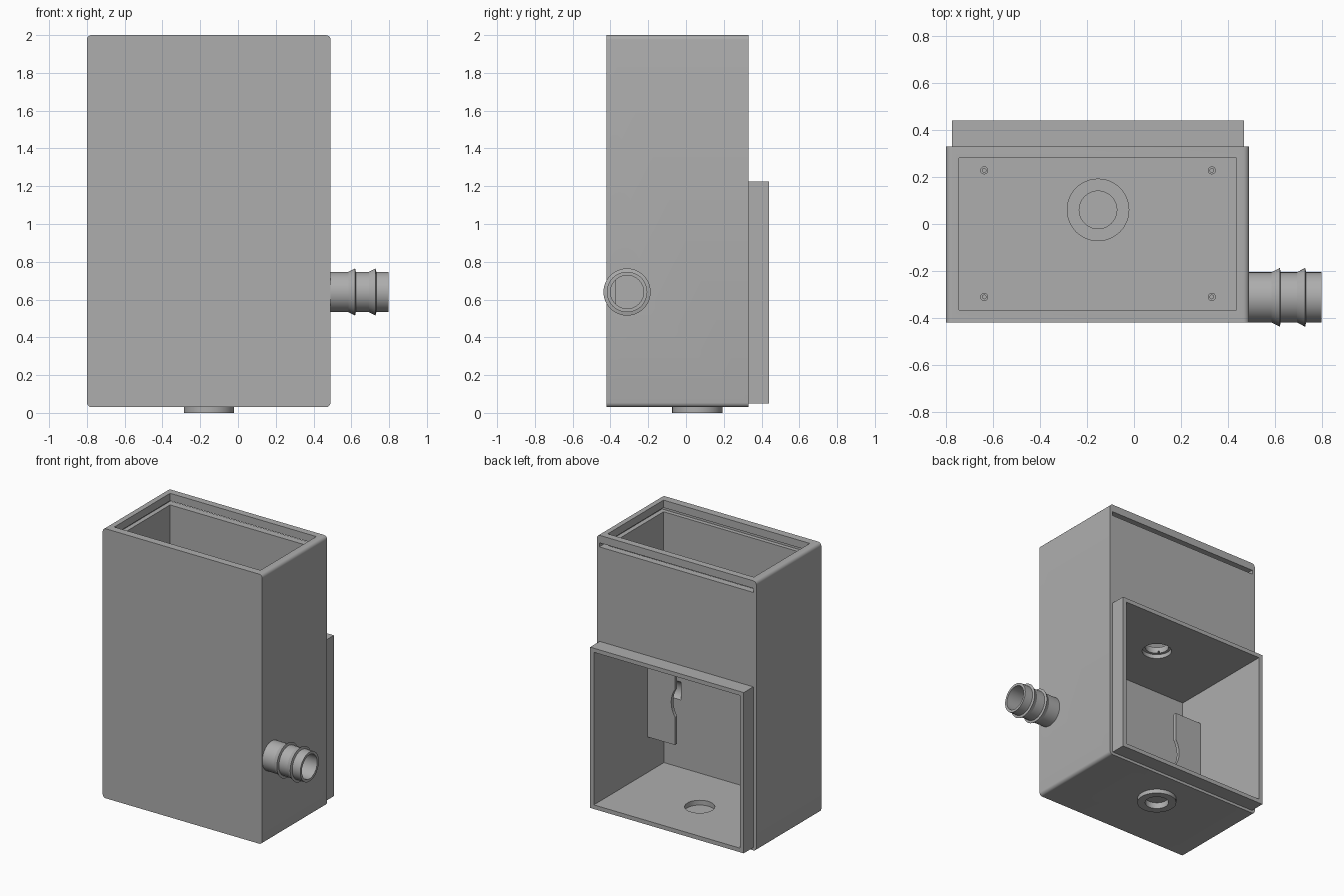
import bpy, bmesh, math
from mathutils import Matrix

old = bpy.data.objects.get("Cube")
if old:
    bpy.data.objects.remove(old, do_unlink=True)

grey = bpy.data.materials.new("plain_grey")
grey.use_nodes = True
colour = (0.42, 0.42, 0.42, 1)
grey.diffuse_color = colour
grey.node_tree.nodes["Principled BSDF"].inputs["Base Color"].default_value = colour


def finish(name, bm):
    bmesh.ops.recalc_face_normals(bm, faces=bm.faces)
    mesh = bpy.data.meshes.new(name)
    bm.to_mesh(mesh)
    bm.free()
    mesh.materials.append(grey)
    ob = bpy.data.objects.new(name, mesh)
    bpy.context.collection.objects.link(ob)
    return ob


def box(name, x, y, z, radius=0):
    bm = bmesh.new()
    bmesh.ops.create_cube(bm, size=1)
    for v in bm.verts:
        v.co = [(r[0] + r[1]) / 2 + c * (r[1] - r[0]) for r, c in zip((x, y, z), v.co)]
    if radius:  # round the four edges that run front to back
        edges = [e for e in bm.edges if abs(e.verts[0].co.y - e.verts[1].co.y) > 0.01]
        bmesh.ops.bevel(bm, geom=edges, offset=radius, segments=5, profile=0.5, affect='EDGES')
    return finish(name, bm)


def lathe(name, profile, origin, axis='Z', steps=48):
    """Closed (radius, height) outline turned about an axis through origin."""
    bm = bmesh.new()
    turn = {'Z': Matrix(), 'X': Matrix.Rotation(math.pi / 2, 4, 'Y'),
            'Y': Matrix.Rotation(-math.pi / 2, 4, 'X')}[axis]
    rings = []
    for i in range(steps):
        a = 2 * math.pi * i / steps
        rings.append([bm.verts.new((r * math.cos(a), r * math.sin(a), h)) for r, h in profile])
    n = len(profile)
    for i in range(steps):
        p, q = rings[i], rings[(i + 1) % steps]
        for j in range(n):
            k = (j + 1) % n
            bm.faces.new((p[j], p[k], q[k], q[j]))
    bmesh.ops.remove_doubles(bm, verts=bm.verts, dist=1e-6)
    bmesh.ops.dissolve_degenerate(bm, edges=bm.edges, dist=1e-6)
    bmesh.ops.transform(bm, matrix=Matrix.Translation(origin) @ turn, verts=bm.verts)
    return finish(name, bm)


def rod(name, radius, low, high, origin, axis='Z'):
    return lathe(name, [(0, low), (radius, low), (radius, high), (0, high)], origin, axis)


def combine(target, others, operation):
    for other in others:
        mod = target.modifiers.new("cut", 'BOOLEAN')
        mod.operation, mod.solver, mod.object = operation, 'EXACT', other
        bpy.context.view_layer.update()
        mesh = bpy.data.meshes.new_from_object(
            target.evaluated_get(bpy.context.evaluated_depsgraph_get()))
        target.modifiers.clear()
        target.data = mesh
        bpy.data.objects.remove(other, do_unlink=True)


INNER_X = (-0.745, 0.437)
MID_X = sum(INNER_X) / 2
PORT = (-0.153, 0.06, 0)
NOZZLE = (0, -0.312, 0.64)
SHELF = (1.195, 1.245)

# Housing with the rear frame and the two port collars
housing = box("housing", (-0.8, 0.49), (-0.42, 0.33), (0.03, 2.0), 0.025)
combine(housing, [
    box("rear_frame", (-0.775, 0.467), (0.25, 0.44), (0.05, 1.225)),
    rod("bottom_collar", 0.133, 0, 0.06, PORT),
], 'UNION')

# Lower chamber, upper compartment, lid groove and ports
combine(housing, [
    box("lower_chamber", INNER_X, (-0.37, 0.6), (0.08, SHELF[0])),
    box("upper_chamber", INNER_X, (-0.365, 0.28), (SHELF[1], 2.2)),
    box("lid_groove", (-0.778, 0.47), (-0.395, 0.5), (1.915, 1.945)),
    rod("port_bore", 0.08, -0.2, 1.6, PORT),
    rod("floor_recess", 0.1, 0.045, 0.15, PORT),
    rod("shelf_recess", 0.1, 1.1, 1.225, PORT),
    rod("nozzle_bore", 0.088, 0.3, 0.7, NOZZLE, 'X'),
], 'DIFFERENCE')

# Barbed hose nozzle
outline = [(0.088, 0.47), (0.107, 0.47)]
for ridge in (0.62, 0.728):
    outline += [(0.107, ridge - 0.035), (0.125, ridge), (0.107, ridge + 0.004)]
outline += [(0.107, 0.797), (0.088, 0.797)]
nozzle = lathe("hose_nozzle", outline, NOZZLE, 'X')

# Collar on the shelf and four small screw posts
collar = lathe("shelf_collar", [(0.08, 1.24), (0.133, 1.24), (0.133, 1.27), (0.08, 1.27)], PORT)
posts = [lathe("screw_post", [(0.008, 1.24), (0.017, 1.24), (0.017, 1.29), (0.008, 1.29)],
               (x, y, 0), steps=20)
         for x in (-0.637, 0.331) for y in (-0.31, 0.228)]

# Inner baffle plates, each with a shallow curved notch in its free edge
for side, name in ((1, "left_baffle"), (-1, "right_baffle")):
    wall, free = MID_X + side * 0.595, MID_X + side * 0.37
    plate = box(name, sorted((wall, free)), (-0.205, -0.18), (0.34, 0.95))
    combine(plate, [rod("notch", 0.18, -0.5, 0.5, (free - side * 0.15, 0, 0.645), 'Y')],
            'DIFFERENCE')

# Smooth the round parts, keep corners sharp
bpy.ops.object.select_all(action='DESELECT')
for ob in [housing, nozzle, collar] + posts:
    ob.select_set(True)
bpy.context.view_layer.objects.active = housing
bpy.ops.object.shade_smooth_by_angle(angle=math.radians(25))
